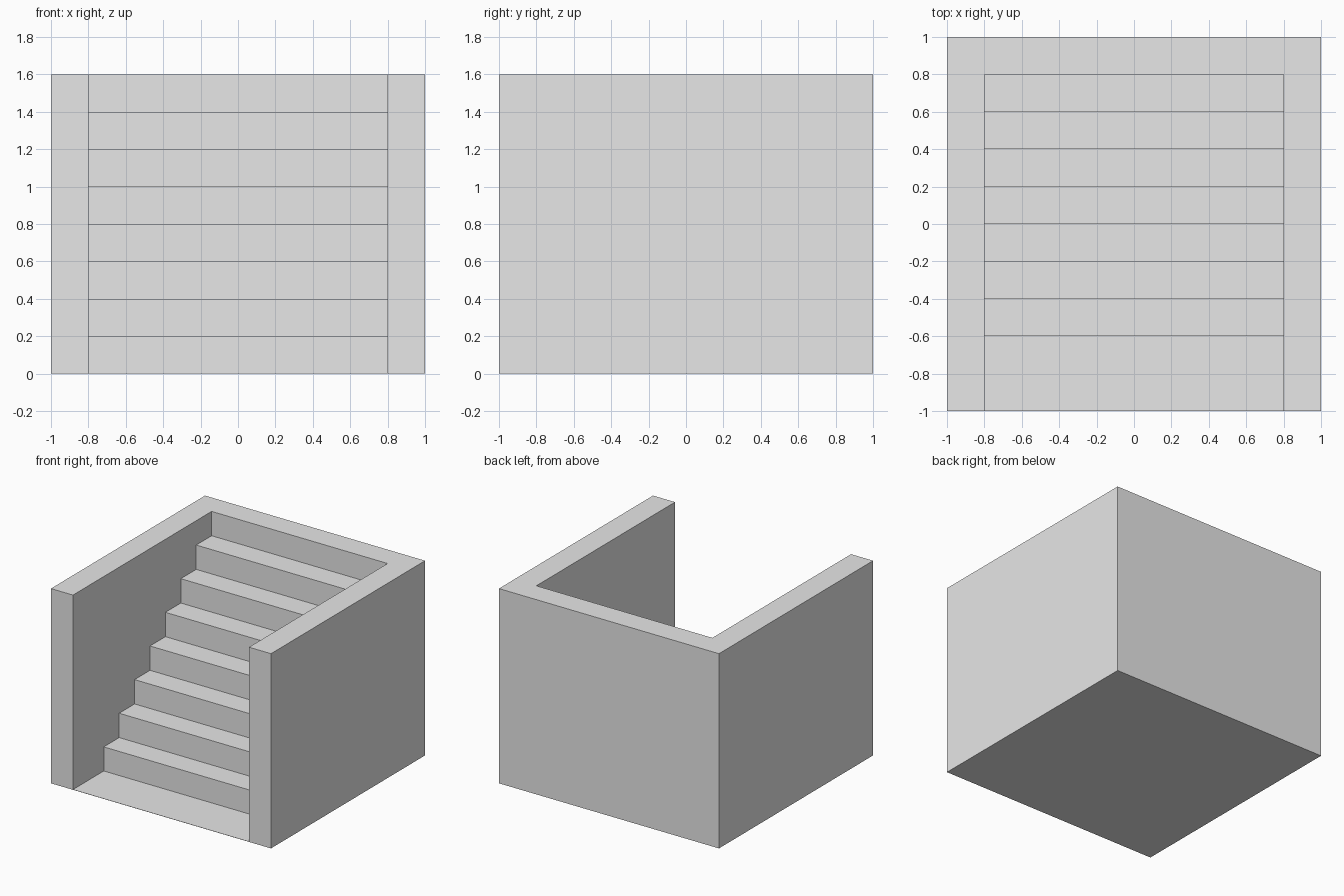
import bpy
import bmesh

cube = bpy.data.objects.get("Cube")
if cube:
    bpy.data.objects.remove(cube, do_unlink=True)

# Single plain grey material
GREY = (0.8, 0.8, 0.8, 1.0)
mat = bpy.data.materials.new("light_grey")
mat.use_nodes = True
mat.diffuse_color = GREY
for node in mat.node_tree.nodes:
    if node.type == "BSDF_PRINCIPLED":
        node.inputs["Base Color"].default_value = GREY

WALL = 0.2      # wall thickness, also tread depth and riser height
HEIGHT = 1.6
FLOOR = 0.002   # thin landing slab
STEPS = 7


def extrude_profile(name, points, offset):
    """Extrude a closed flat outline along an offset into a solid."""
    bm = bmesh.new()
    face = bm.faces.new([bm.verts.new(p) for p in points])
    new = bmesh.ops.extrude_face_region(bm, geom=[face], use_keep_orig=True)["geom"]
    bmesh.ops.translate(bm, vec=offset,
                        verts=[g for g in new if isinstance(g, bmesh.types.BMVert)])
    bmesh.ops.recalc_face_normals(bm, faces=bm.faces)
    mesh = bpy.data.meshes.new(name)
    bm.to_mesh(mesh)
    bm.free()
    mesh.materials.append(mat)
    obj = bpy.data.objects.new(name, mesh)
    bpy.context.collection.objects.link(obj)
    return obj


# U-shaped surrounding wall, open at the front
inner = 1 - WALL
half = [(inner, inner), (inner, -1), (1, -1), (1, 1)]
outline = half + [(-x, y) for x, y in reversed(half)]
extrude_profile("surrounding_wall", [(x, y, 0) for x, y in outline], (0, 0, HEIGHT))

# Staircase with its low landing, as one stepped side profile
profile = [(-1, 0), (-1, FLOOR)]
z = FLOOR
for i in range(STEPS):
    y = -0.6 + i * WALL
    profile.append((y, z))
    z = (i + 1) * WALL
    profile.append((y, z))
profile += [(inner, z), (inner, 0)]
extrude_profile("staircase", [(-inner, y, z) for y, z in profile], (2 * inner, 0, 0))
